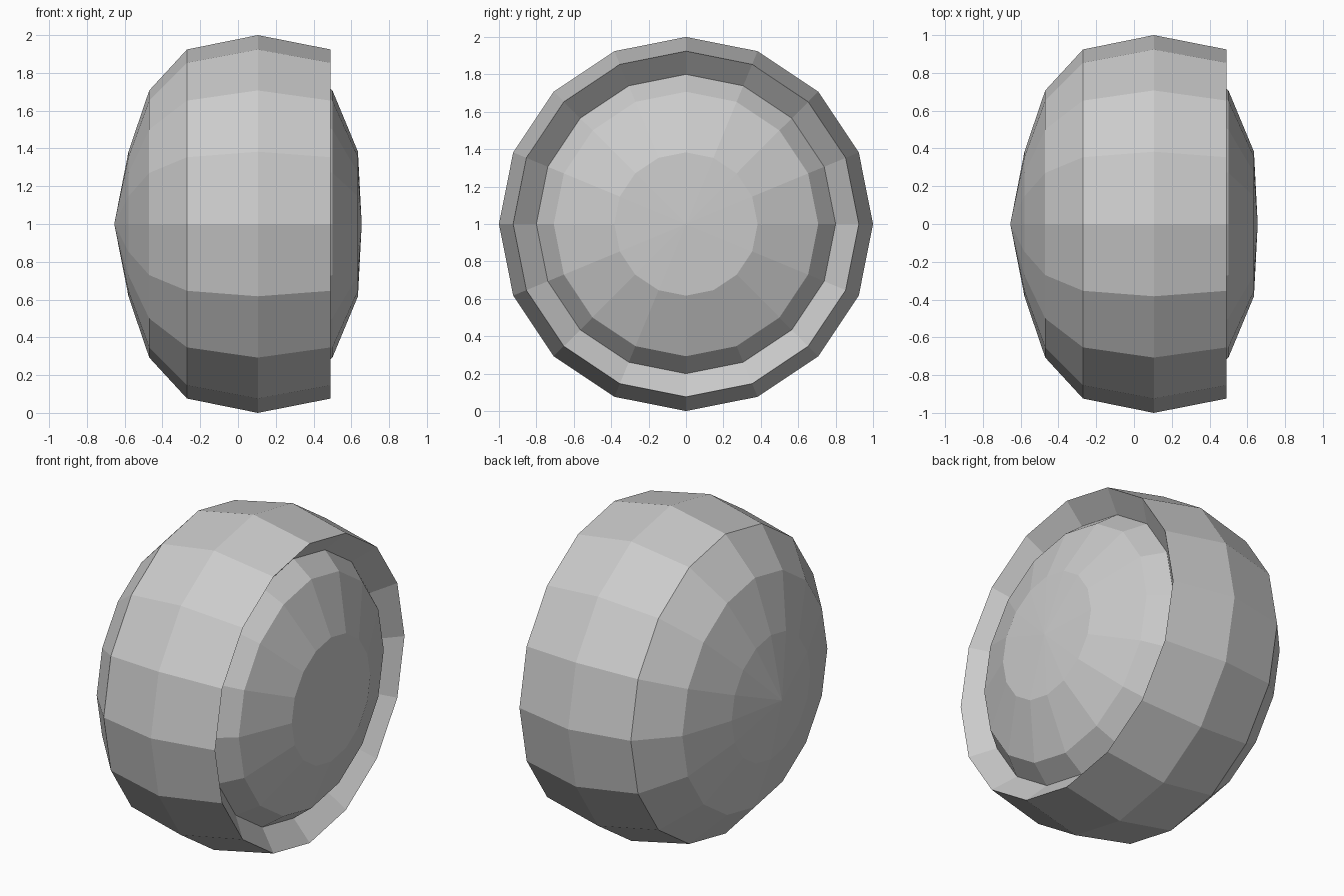
import bpy
import bmesh
from math import cos, sin, tau

cube = bpy.data.objects.get("Cube")
if cube:
    bpy.data.objects.remove(cube, do_unlink=True)

SIDES = 16


def make_material(name, colour):
    mat = bpy.data.materials.new(name)
    mat.use_nodes = True
    mat.diffuse_color = colour
    mat.node_tree.nodes["Principled BSDF"].inputs["Base Color"].default_value = colour
    return mat


def lathe(name, profile, material):
    """Turn an (x, radius) profile around the x axis; zero radius makes a pole."""
    bm = bmesh.new()
    rings = []
    for x, r in profile:
        count = SIDES if r > 0 else 1
        rings.append([bm.verts.new((x, r * sin(tau * i / SIDES), 1 + r * cos(tau * i / SIDES)))
                      for i in range(count)])
    for a, b in zip(rings, rings[1:]):
        for i in range(SIDES):
            j = (i + 1) % SIDES
            corners = [a[i % len(a)], a[j % len(a)], b[j % len(b)], b[i % len(b)]]
            bm.faces.new(list(dict.fromkeys(corners)))
    bmesh.ops.recalc_face_normals(bm, faces=bm.faces[:])
    mesh = bpy.data.meshes.new(name)
    bm.to_mesh(mesh)
    bm.free()
    mesh.materials.append(material)
    obj = bpy.data.objects.new(name, mesh)
    bpy.context.collection.objects.link(obj)
    return obj


grey = make_material("light grey", (0.6, 0.6, 0.6, 1))

# Rounded back, wide band, recessed lip and shallow front dome
lathe("domed_wheel", [
    (-0.655, 0), (-0.58, 0.383), (-0.47, 0.707),   # back dome
    (-0.27, 0.924), (0.105, 1.0), (0.49, 0.924),   # outer band
    (0.38, 0.80),                                  # inward lip
    (0.50, 0.707), (0.635, 0.383), (0.655, 0),     # front dome
], grey)
